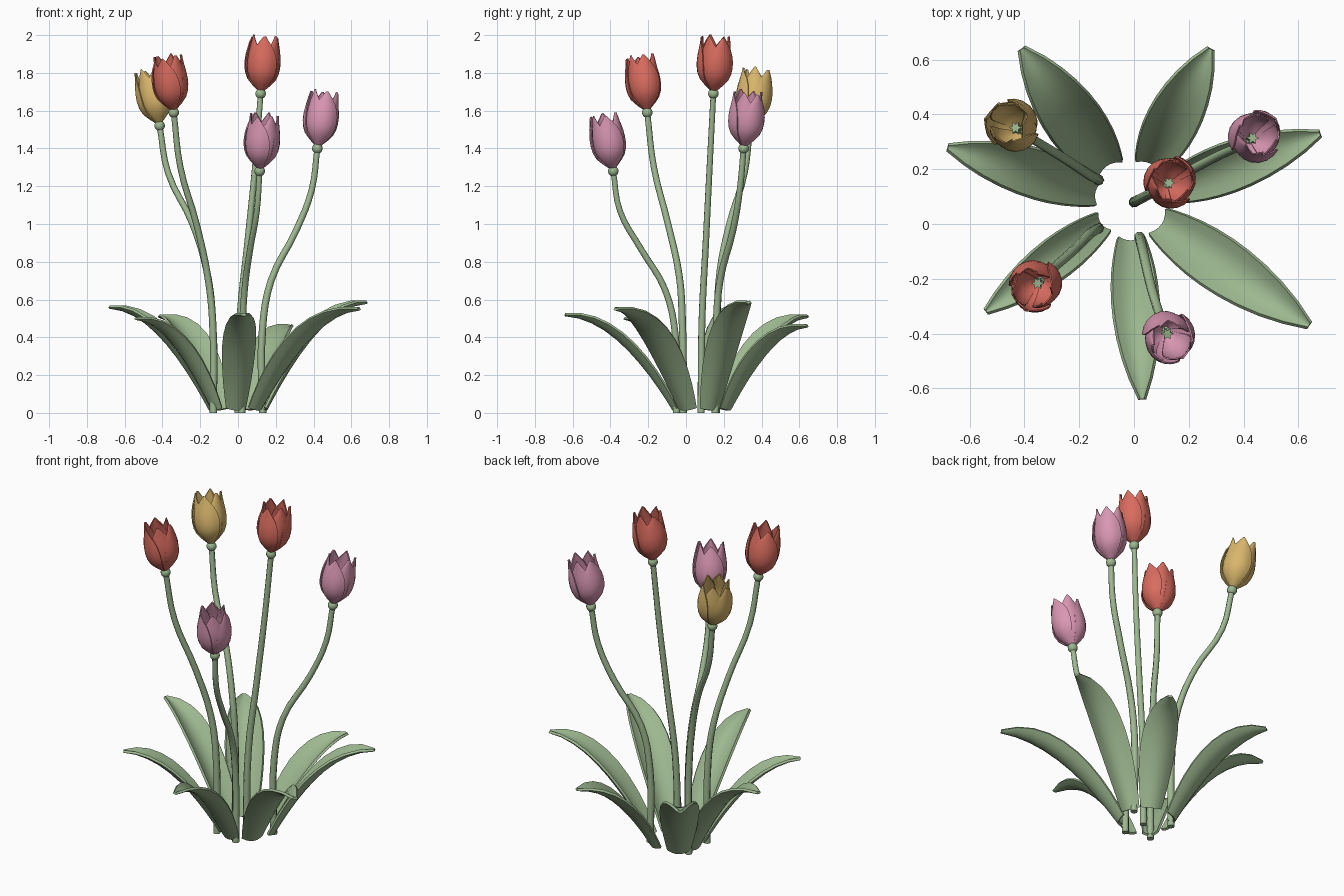
import bpy
import bmesh
from math import sin, cos, pi, radians
from mathutils import Vector

cube = bpy.data.objects.get("Cube")
if cube:
    bpy.data.objects.remove(cube, do_unlink=True)


def material(name, rgb):
    m = bpy.data.materials.new(name)
    m.use_nodes = True
    m.diffuse_color = (*rgb, 1)
    bsdf = m.node_tree.nodes["Principled BSDF"]
    bsdf.inputs["Base Color"].default_value = (*rgb, 1)
    bsdf.inputs["Roughness"].default_value = 0.8
    return m


GREEN = material("leaf green", (0.34, 0.48, 0.28))
RED = material("coral red", (0.70, 0.15, 0.115))
PINK = material("soft pink", (0.70, 0.31, 0.45))
YELLOW = material("warm yellow", (0.70, 0.47, 0.15))


def finish(obj, mat, thickness=0):
    """Assign colour, optional thickness and smooth shading."""
    obj.data.materials.clear()
    obj.data.materials.append(mat)
    bpy.ops.object.select_all(action='DESELECT')
    obj.select_set(True)
    bpy.context.view_layer.objects.active = obj
    if thickness:
        mod = obj.modifiers.new("thickness", 'SOLIDIFY')
        mod.thickness = thickness
        mod.offset = 0
        bpy.ops.object.modifier_apply(modifier=mod.name)
    bpy.ops.object.shade_smooth_by_angle(angle=radians(50))
    return obj


def from_bmesh(name, bm):
    bmesh.ops.recalc_face_normals(bm, faces=bm.faces)
    me = bpy.data.meshes.new(name)
    bm.to_mesh(me)
    bm.free()
    obj = bpy.data.objects.new(name, me)
    bpy.context.collection.objects.link(obj)
    return obj


def sheet(bm, point, rows, cols):
    """Grid of quads from point(t, u), t in 0..1 and u in -1..1."""
    grid = [[bm.verts.new(point(i / rows, 2 * j / cols - 1))
             for j in range(cols + 1)] for i in range(rows + 1)]
    for a, b in zip(grid, grid[1:]):
        for j in range(cols):
            bm.faces.new((a[j], a[j + 1], b[j + 1], b[j]))


def ramp(table, t):
    """Smooth interpolation through evenly spaced values."""
    n = len(table) - 1
    i = min(int(t * n), n - 1)
    f = t * n - i
    p = [table[max(0, min(n, i + k))] for k in (-1, 0, 1, 2)]
    return p[1] + 0.5 * f * (p[2] - p[0] + f * (
        2 * p[0] - 5 * p[1] + 4 * p[2] - p[3] + f * (3 * (p[1] - p[2]) + p[3] - p[0])))


# Arching, channelled leaves
def leaf(name, base, tip, width):
    base, tip = Vector((*base, 0.02)), Vector(tip)
    flat = Vector((tip.x - base.x, tip.y - base.y, 0))
    out = flat.normalized()
    side = Vector((-out.y, out.x, 0))

    def point(t, u):
        s = t ** 1.3
        rise = tip.z - base.z
        centre = base + flat * s + Vector((0, 0, rise * (1 - (1 - s) ** 2)))
        tangent = (flat + Vector((0, 0, 2 * rise * (1 - s)))).normalized()
        normal = tangent.cross(side)
        w = width / 2 * max(0.05, sin(pi * (0.15 + 0.85 * s))) ** 0.7
        return centre + side * (w * u) + normal * (w * 0.45 * (u * u - 0.3))

    bm = bmesh.new()
    sheet(bm, point, 10, 6)
    return finish(from_bmesh(name, bm), GREEN, 0.014)


LEAVES = [
    ("back_right_leaf", (-0.10, 0.21), (-0.41, 0.64, 0.51), 0.21),
    ("back_left_leaf", (0.06, 0.22), (0.28, 0.64, 0.46), 0.19),
    ("left_leaf", (0.14, 0.13), (0.68, 0.33, 0.585), 0.18),
    ("front_left_leaf", (0.10, 0.00), (0.64, -0.37, 0.55), 0.20),
    ("front_leaf", (-0.01, -0.06), (0.03, -0.64, 0.52), 0.17),
    ("front_right_leaf", (-0.12, 0.00), (-0.54, -0.32, 0.50), 0.15),
    ("right_leaf", (-0.14, 0.12), (-0.68, 0.28, 0.56), 0.18),
]
for spec in LEAVES:
    leaf(*spec)


# Bent stems
def stem(name, points):
    cu = bpy.data.curves.new(name, 'CURVE')
    cu.dimensions = '3D'
    cu.bevel_depth = 0.02
    cu.bevel_resolution = 2
    cu.resolution_u = 4
    cu.use_fill_caps = True
    sp = cu.splines.new('BEZIER')
    sp.bezier_points.add(len(points) - 1)
    for i, (bp, p) in enumerate(zip(sp.bezier_points, points)):
        bp.co = p
        bp.handle_left_type = bp.handle_right_type = 'AUTO'
        bp.radius = 1 - 0.22 * i / (len(points) - 1)
    obj = bpy.data.objects.new(name, cu)
    bpy.context.collection.objects.link(obj)
    bpy.ops.object.select_all(action='DESELECT')
    obj.select_set(True)
    bpy.context.view_layer.objects.active = obj
    bpy.ops.object.convert(target='MESH')
    finish(bpy.context.object, GREEN)


# Cup of six overlapping petals, three outer and three inner
RADIUS = [0.012, 0.064, 0.088, 0.094, 0.091, 0.083, 0.078]
SPREAD = [0.85, 0.88, 0.90, 0.88, 0.78, 0.52, 0.04]


def petal(bm, angle, scale, height):
    def point(t, u):
        a = angle + u * ramp(SPREAD, t)
        r = scale * ramp(RADIUS, t) * (1 + 0.05 * u - 0.05 * u * u)
        return Vector((r * cos(a), r * sin(a), 0.015 + height * t))
    sheet(bm, point, 9, 6)


def bloom(name, mat, base, axis, turn):
    rot = Vector((0, 0, 1)).rotation_difference(axis)

    def place(obj):
        obj.rotation_mode = 'QUATERNION'
        obj.rotation_quaternion = rot
        obj.location = base

    bm = bmesh.new()
    for k in range(6):
        outer = k % 2 == 0
        petal(bm, turn + k * pi / 3, 1.0 if outer else 0.89, 0.285 if outer else 0.292)
    place(finish(from_bmesh(name + "_petals", bm), mat, 0.006))

    # Swollen joint under the petals
    bm = bmesh.new()
    bmesh.ops.create_uvsphere(bm, u_segments=12, v_segments=8, radius=0.028)
    place(finish(from_bmesh(name + "_joint", bm), GREEN))

    # Pistil with a star-shaped top
    bm = bmesh.new()
    ring = [bm.verts.new((r * cos(k * pi / 6), r * sin(k * pi / 6), 0.1))
            for k, r in enumerate([0.024, 0.012] * 6)]
    star = bm.faces.new(ring)
    low = bmesh.ops.extrude_face_region(bm, geom=[star])
    for v in low["geom"]:
        if isinstance(v, bmesh.types.BMVert):
            v.co = Vector((v.co.x * 0.5, v.co.y * 0.5, 0.02))
    place(finish(from_bmesh(name + "_pistil", bm), GREEN))


FLOWERS = [
    ("tall_red", RED, 0.5, [(0, 0.08, 0), (0.01, 0.085, 0.5), (0.05, 0.105, 0.9),
                            (0.09, 0.125, 1.3), (0.12, 0.145, 1.69)]),
    ("right_red", RED, 0.2, [(-0.13, -0.015, 0), (-0.135, -0.02, 0.5), (-0.16, -0.035, 0.72),
                             (-0.22, -0.095, 1.0), (-0.305, -0.17, 1.3), (-0.34, -0.205, 1.59)]),
    ("yellow", YELLOW, 0.9, [(-0.13, 0.16, 0), (-0.135, 0.165, 0.5), (-0.165, 0.18, 0.75),
                             (-0.24, 0.23, 1.0), (-0.37, 0.31, 1.27), (-0.415, 0.34, 1.52)]),
    ("left_pink", PINK, 0.7, [(0.13, 0.155, 0), (0.13, 0.16, 0.45), (0.175, 0.18, 0.7),
                              (0.31, 0.25, 0.97), (0.39, 0.285, 1.18), (0.42, 0.305, 1.4)]),
    ("front_pink", PINK, 0.1, [(0.02, -0.05, 0), (0.022, -0.055, 0.4), (0.035, -0.11, 0.65),
                               (0.065, -0.24, 0.87), (0.1, -0.35, 1.07), (0.115, -0.385, 1.28)]),
]
for name, mat, turn, path in FLOWERS:
    stem(name + "_stem", path)
    end = Vector(path[-1])
    bloom(name, mat, end, (end - Vector(path[-2])).normalized(), turn)
